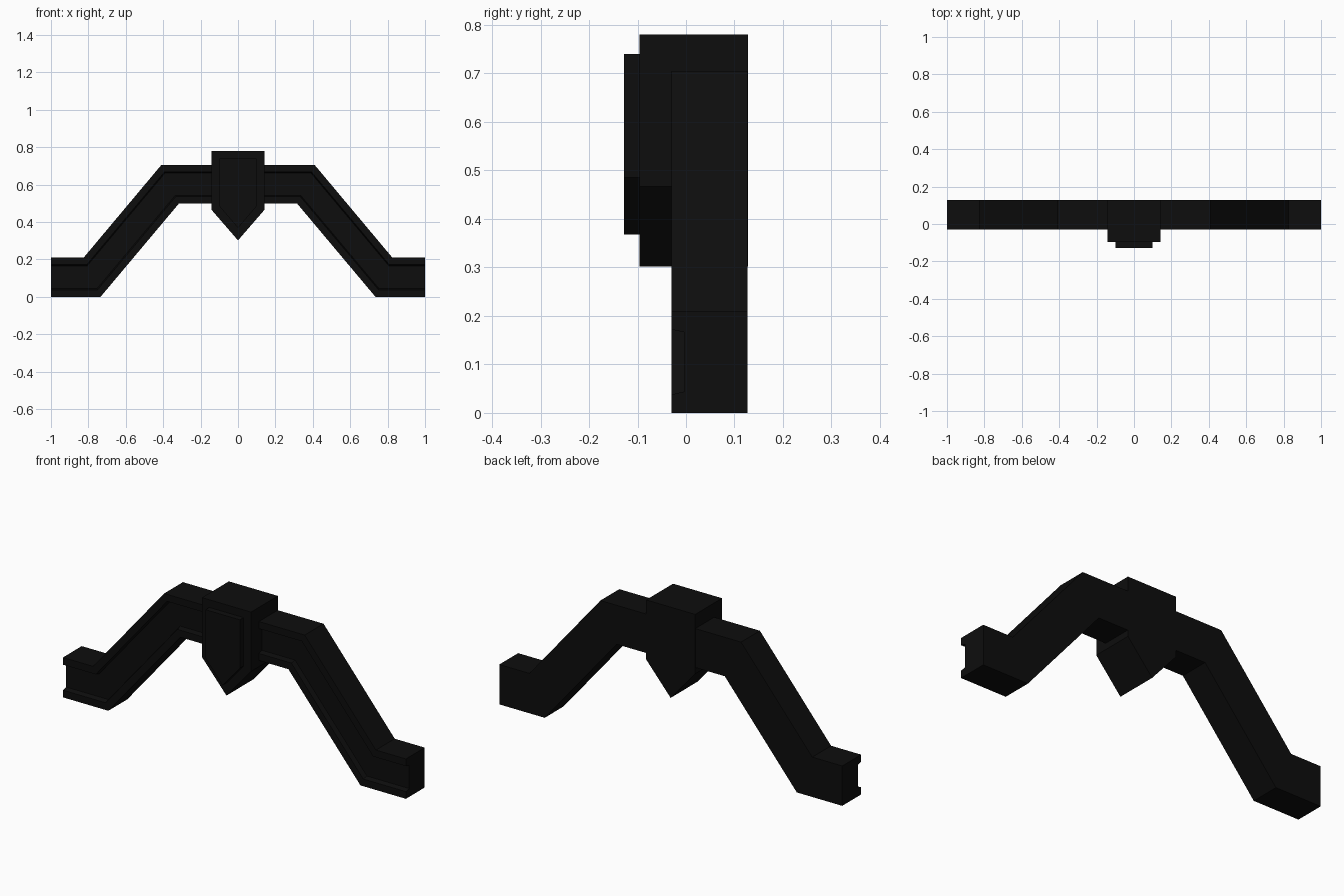
import bpy
import bmesh

cube = bpy.data.objects.get("Cube")
if cube:
    bpy.data.objects.remove(cube, do_unlink=True)

black = bpy.data.materials.new("near_black")
black.use_nodes = True
colour = (0.004, 0.004, 0.004, 1)
black.diffuse_color = colour
black.node_tree.nodes["Principled BSDF"].inputs["Base Color"].default_value = colour


def loft(name, rings):
    """Skin a row of matching closed rings and cap both ends."""
    bm = bmesh.new()
    rows = [[bm.verts.new(p) for p in ring] for ring in rings]
    count = len(rows[0])
    for a, b in zip(rows, rows[1:]):
        for i in range(count):
            j = (i + 1) % count
            bm.faces.new((a[i], a[j], b[j], b[i]))
    bm.faces.new(rows[0])
    bm.faces.new(rows[-1][::-1])
    bmesh.ops.recalc_face_normals(bm, faces=bm.faces)
    mesh = bpy.data.meshes.new(name)
    bm.to_mesh(mesh)
    bm.free()
    mesh.materials.append(black)
    obj = bpy.data.objects.new(name, mesh)
    bpy.context.collection.objects.link(obj)
    return obj


# Beam: channel section swept along the mitred arch
FRONT, BACK, GROOVE = -0.03, 0.127, -0.003
section = [(0, BACK), (0, FRONT), (0.18, FRONT), (0.21, GROOVE),
           (0.79, GROOVE), (0.82, FRONT), (1, FRONT), (1, BACK)]
# each mitre: bottom x, bottom z, top x, top z
half = [(0.315, 0.5, 0.41, 0.705), (0.735, 0.0, 0.825, 0.21), (1, 0.0, 1, 0.21)]
path = [(-bx, bz, -tx, tz) for bx, bz, tx, tz in reversed(half)] + half
loft("arched_beam", [[(bx + (tx - bx) * t, y, bz + (tz - bz) * t) for t, y in section]
                     for bx, bz, tx, tz in path])


# Keystone and its raised front plate
def pointed_block(name, w, top, shoulder, tip, y0, y1):
    outline = [(-w, top), (-w, shoulder), (0, tip), (w, shoulder), (w, top)]
    return loft(name, [[(x, y, z) for x, z in outline] for y in (y0, y1)])


pointed_block("keystone", 0.143, 0.78, 0.467, 0.302, -0.096, 0.128)
pointed_block("keystone_front_plate", 0.1, 0.74, 0.485, 0.368, -0.128, -0.095)
